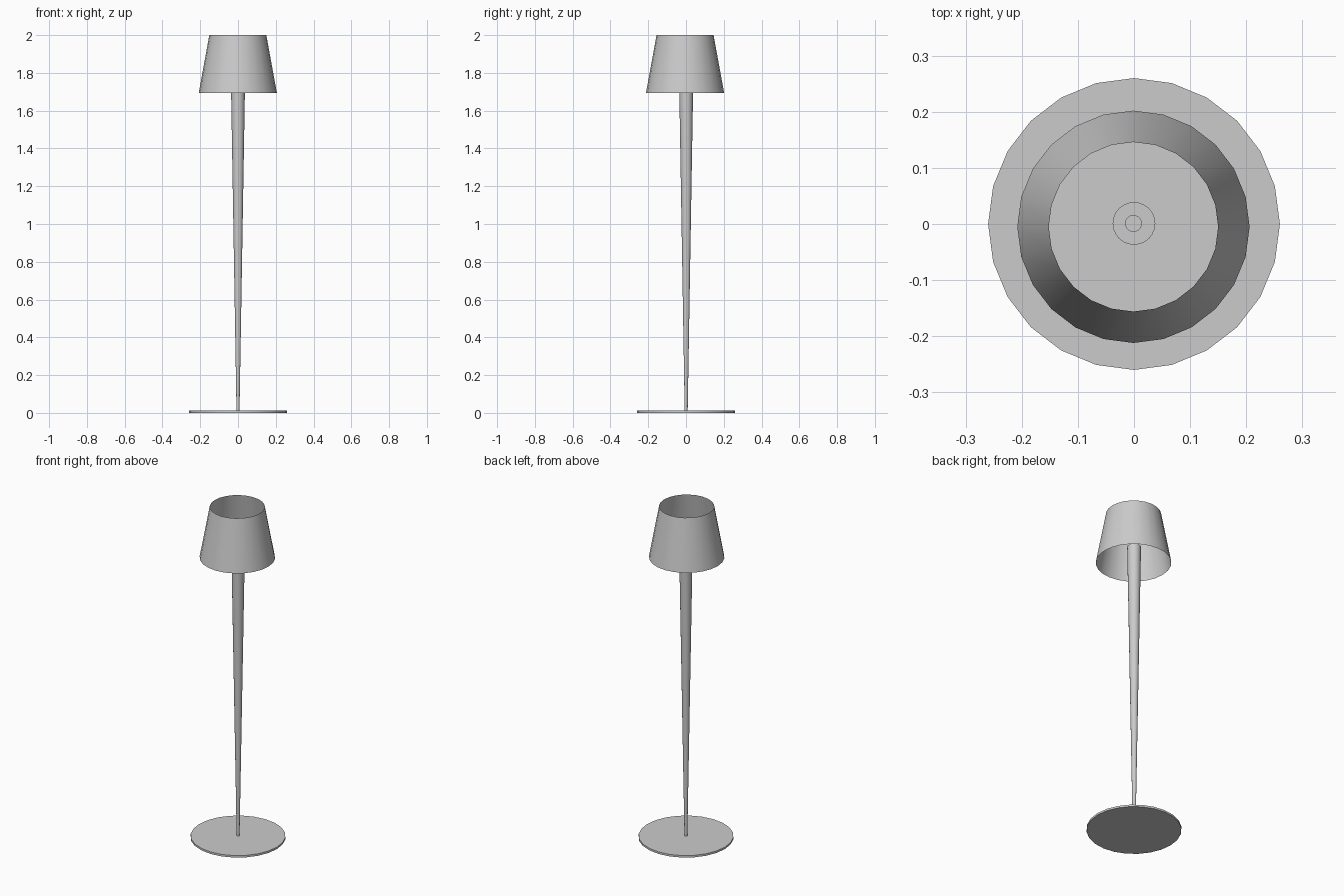
import bpy
import bmesh
import math

cube = bpy.data.objects.get("Cube")
if cube:
    bpy.data.objects.remove(cube, do_unlink=True)

# One plain grey for the whole lamp
GREY = (0.6, 0.6, 0.6, 1.0)
grey = bpy.data.materials.new("light grey")
grey.use_nodes = True
grey.diffuse_color = GREY
grey.node_tree.nodes["Principled BSDF"].inputs["Base Color"].default_value = GREY

SIDES = 24


def tapered(name, z0, z1, r0, r1, centre=(0.0, 0.0), capped=True):
    """Round part with radius r0 at z0 and r1 at z1."""
    bm = bmesh.new()
    rings = []
    for z, r in ((z0, r0), (z1, r1)):
        angles = [2 * math.pi * i / SIDES for i in range(SIDES)]
        rings.append([bm.verts.new((r * math.cos(a), r * math.sin(a), z)) for a in angles])
    low, high = rings
    for i in range(SIDES):
        j = (i + 1) % SIDES
        bm.faces.new((low[i], low[j], high[j], high[i]))
    if capped:
        bm.faces.new(low[::-1])
        bm.faces.new(high)
    mesh = bpy.data.meshes.new(name)
    bm.to_mesh(mesh)
    bm.free()
    mesh.materials.append(grey)
    obj = bpy.data.objects.new(name, mesh)
    obj.location = (centre[0], centre[1], 0)
    bpy.context.collection.objects.link(obj)
    bpy.ops.object.select_all(action="DESELECT")
    obj.select_set(True)
    bpy.context.view_layer.objects.active = obj
    bpy.ops.object.shade_smooth_by_angle(angle=math.radians(30))
    return obj


# Thin round foot
tapered("base_disc", 0.0, 0.012, 0.26, 0.26)

# Pole widening towards the top, with a small lamp holder on it
tapered("pole", 0.012, 1.79, 0.008, 0.038, (0.0, 0.001))
tapered("lamp_holder", 1.79, 1.83, 0.015, 0.015, (-0.001, 0.001))

# Open shade, a single thin sheet
tapered("lamp_shade", 1.693, 2.0, 0.207, 0.151, (-0.001, -0.005), capped=False)
